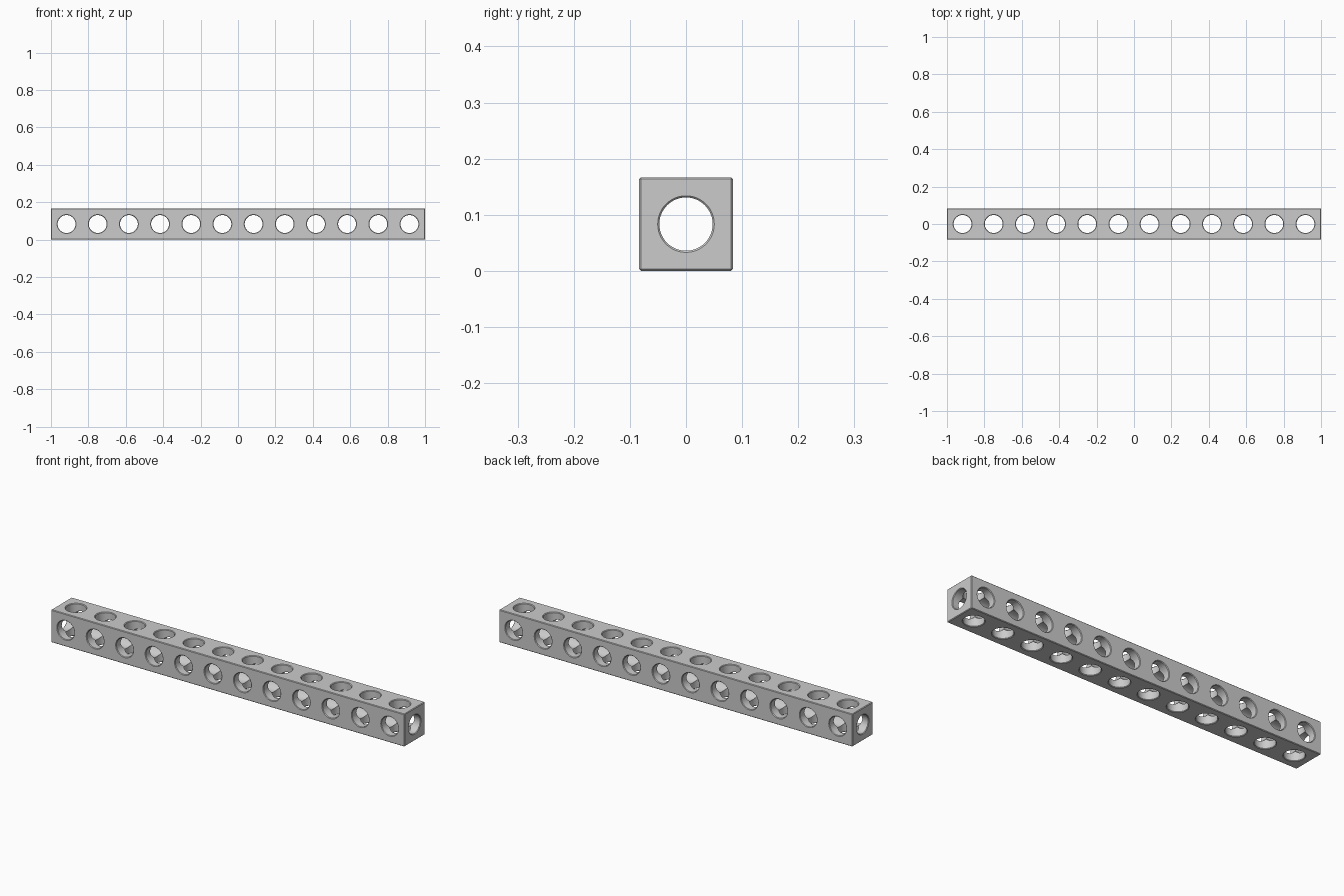
import bpy
import bmesh
from mathutils import Matrix, Vector

default = bpy.data.objects.get("Cube")
if default:
    bpy.data.objects.remove(default, do_unlink=True)

CELLS = 12
PITCH = 2 / CELLS
HALF = PITCH / 2
CHAMFER = 0.003

grey = bpy.data.materials.new("light grey")
grey.use_nodes = True
grey.diffuse_color = (0.6, 0.6, 0.6, 1)
grey.node_tree.nodes["Principled BSDF"].inputs["Base Color"].default_value = (0.6, 0.6, 0.6, 1)


def to_object(bm, name):
    bmesh.ops.recalc_face_normals(bm, faces=bm.faces)
    mesh = bpy.data.meshes.new(name)
    bm.to_mesh(mesh)
    bm.free()
    mesh.materials.append(grey)
    obj = bpy.data.objects.new(name, mesh)
    bpy.context.collection.objects.link(obj)
    return obj


def add_bore(bm, centre, axis, half_length, radius, segments=48):
    """Closed round cutter that flares where it meets the beam faces."""
    over = 0.01
    wide = radius + CHAMFER + over
    profile = [(-half_length - over, wide), (-half_length + CHAMFER, radius),
               (half_length - CHAMFER, radius), (half_length + over, wide)]
    turn = Vector((0, 0, 1)).rotation_difference(Vector(axis)).to_matrix().to_4x4()
    place = Matrix.Translation(centre) @ turn
    rings = []
    for height, r in profile:
        ring = bmesh.ops.create_circle(
            bm, segments=segments, radius=r,
            matrix=place @ Matrix.Translation((0, 0, height)))["verts"]
        rings.append(ring)
    for low, high in zip(rings, rings[1:]):
        for i in range(segments):
            j = (i + 1) % segments
            bm.faces.new((low[i], low[j], high[j], high[i]))
    bm.faces.new(rings[0])
    bm.faces.new(rings[-1])


# Square beam with narrow chamfers on all edges
bm = bmesh.new()
bmesh.ops.create_cube(bm, size=1)
bmesh.ops.scale(bm, vec=(2, PITCH, PITCH), verts=bm.verts)
bmesh.ops.translate(bm, vec=(0, 0, HALF), verts=bm.verts)
bmesh.ops.bevel(bm, geom=bm.edges[:], offset=CHAMFER, segments=1, affect='EDGES')
beam = to_object(bm, "perforated_beam")

# Bores: one along the length, one row across, one row upright
cell_centres = [Vector((-1 + PITCH * (i + 0.5), 0, HALF)) for i in range(CELLS)]
bores = [
    ("length_bore", [Vector((0, 0, HALF))], (1, 0, 0), 1, 0.0475),
    ("cross_bores", cell_centres, (0, 1, 0), HALF, 0.0477),
    ("upright_bores", cell_centres, (0, 0, 1), HALF, 0.0479),
]
bpy.context.view_layer.objects.active = beam
for name, centres, axis, half_length, radius in bores:
    bm = bmesh.new()
    for centre in centres:
        add_bore(bm, centre, axis, half_length, radius)
    cutter = to_object(bm, name)
    cutter.hide_render = True
    cut = beam.modifiers.new(name, 'BOOLEAN')
    cut.operation = 'DIFFERENCE'
    cut.solver = 'EXACT'
    cut.object = cutter
    bpy.ops.object.modifier_apply(modifier=cut.name)
    bpy.data.objects.remove(cutter, do_unlink=True)

# Smooth bore walls, crisp edges
bpy.ops.object.select_all(action='DESELECT')
beam.select_set(True)
bpy.ops.object.shade_smooth_by_angle(angle=0.5)
